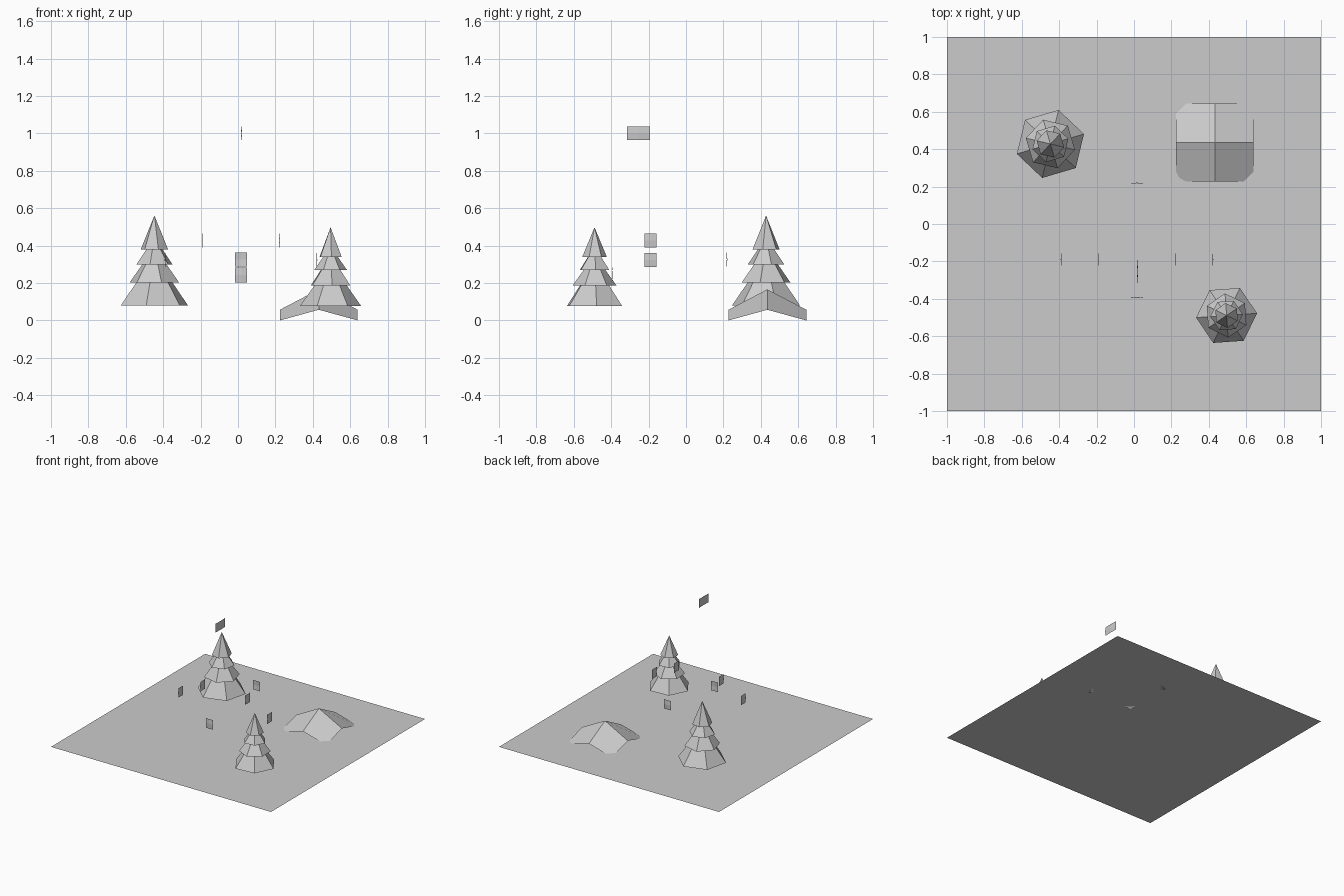
import bpy, bmesh, math
from mathutils import Matrix, Vector

if "Cube" in bpy.data.objects:
    bpy.data.objects.remove(bpy.data.objects["Cube"])


def finish(name, bm):
    mesh = bpy.data.meshes.new(name)
    bm.to_mesh(mesh)
    bm.free()
    obj = bpy.data.objects.new(name, mesh)
    bpy.context.collection.objects.link(obj)
    return obj


def ring(bm, r, z, angle, sides=6):
    return [bm.verts.new((r * math.cos(angle + math.tau * i / sides),
                          r * math.sin(angle + math.tau * i / sides), z))
            for i in range(sides)]


# tiers: bottom z, bottom radius, top z, top radius (heights above the tree's base)
TIERS = [(0.0, 0.187, 0.124, 0.10),
         (0.124, 0.135, 0.220, 0.066),
         (0.220, 0.100, 0.298, 0.046),
         (0.298, 0.076, 0.481, 0.0)]


def pine_tree(name, loc, scale, turn):
    bm = bmesh.new()
    for k, (z0, r0, z1, r1) in enumerate(TIERS):
        a = math.radians(turn + 30 * (k % 2))
        low = ring(bm, r0, z0, a)
        bm.faces.new(low[::-1])
        if r1:
            high = ring(bm, r1, z1, a)
            for i in range(6):
                j = (i + 1) % 6
                bm.faces.new((low[i], low[j], high[j], high[i]))
        else:
            tip = bm.verts.new((0, 0, z1))
            for i in range(6):
                bm.faces.new((low[i], low[(i + 1) % 6], tip))
    obj = finish(name, bm)
    obj.location = loc
    obj.scale = (scale,) * 3
    return obj


def bulged_patch(name, center, u, v, normal, edge, peak):
    """Two-by-two quad patch with half-extents u, v, raised at edge middles and centre."""
    bm = bmesh.new()
    c, u, v, n = (Vector(t) for t in (center, u, v, normal))
    rise = (peak, edge, 0)
    g = [[bm.verts.new(c + u * i + v * j + n * rise[abs(i) + abs(j)])
          for j in (-1, 0, 1)] for i in (-1, 0, 1)]
    for i in range(2):
        for j in range(2):
            bm.faces.new((g[i][j], g[i + 1][j], g[i + 1][j + 1], g[i][j + 1]))
    bmesh.ops.recalc_face_normals(bm, faces=bm.faces)
    if bm.faces[:][0].normal.dot(n) < 0:
        bmesh.ops.reverse_faces(bm, faces=bm.faces)
    return finish(name, bm)


# ground sheet
bm = bmesh.new()
bmesh.ops.create_grid(bm, x_segments=1, y_segments=1, size=1.0,
                      matrix=Matrix.Translation((0, 0, 0.015)))
finish("ground_sheet", bm)

# trees
pine_tree("large_pine", (-0.447, 0.428, 0.08), 1.0, 16.5)
pine_tree("small_pine", (0.495, -0.489, 0.078), 0.873, 4)

# low mound, its corners dipping under the ground
bulged_patch("mound", (0.432, 0.435, 0), (0.208, 0, 0), (0, 0.208, 0),
             (0, 0, 1), 0.057, 0.166)

# floating panels facing sideways, mirrored about x = 0.016
for s, side in ((-1, "left"), (1, "right")):
    for dx, z, tag in ((0.203, 0.427, "upper"), (0.403, 0.323, "lower")):
        bulged_patch(f"{side}_{tag}_panel", (0.016 + s * dx, -0.19, z),
                     (0, 0.031, 0), (0, 0, 0.038), (s, 0, 0), 0.002, 0.005)

# floating panels facing front and back
bulged_patch("back_panel", (0.016, 0.216, 0.325), (0.031, 0, 0), (0, 0, 0.038),
             (0, 1, 0), 0.002, 0.005)
bulged_patch("front_panel", (0.016, -0.391, 0.243), (0.031, 0, 0), (0, 0, 0.039),
             (0, -1, 0), 0.002, 0.005)

# high panel
bulged_patch("high_panel", (0.016, -0.254, 1.0), (0, 0.062, 0), (0, 0, 0.036),
             (1, 0, 0), 0.002, 0.006)
